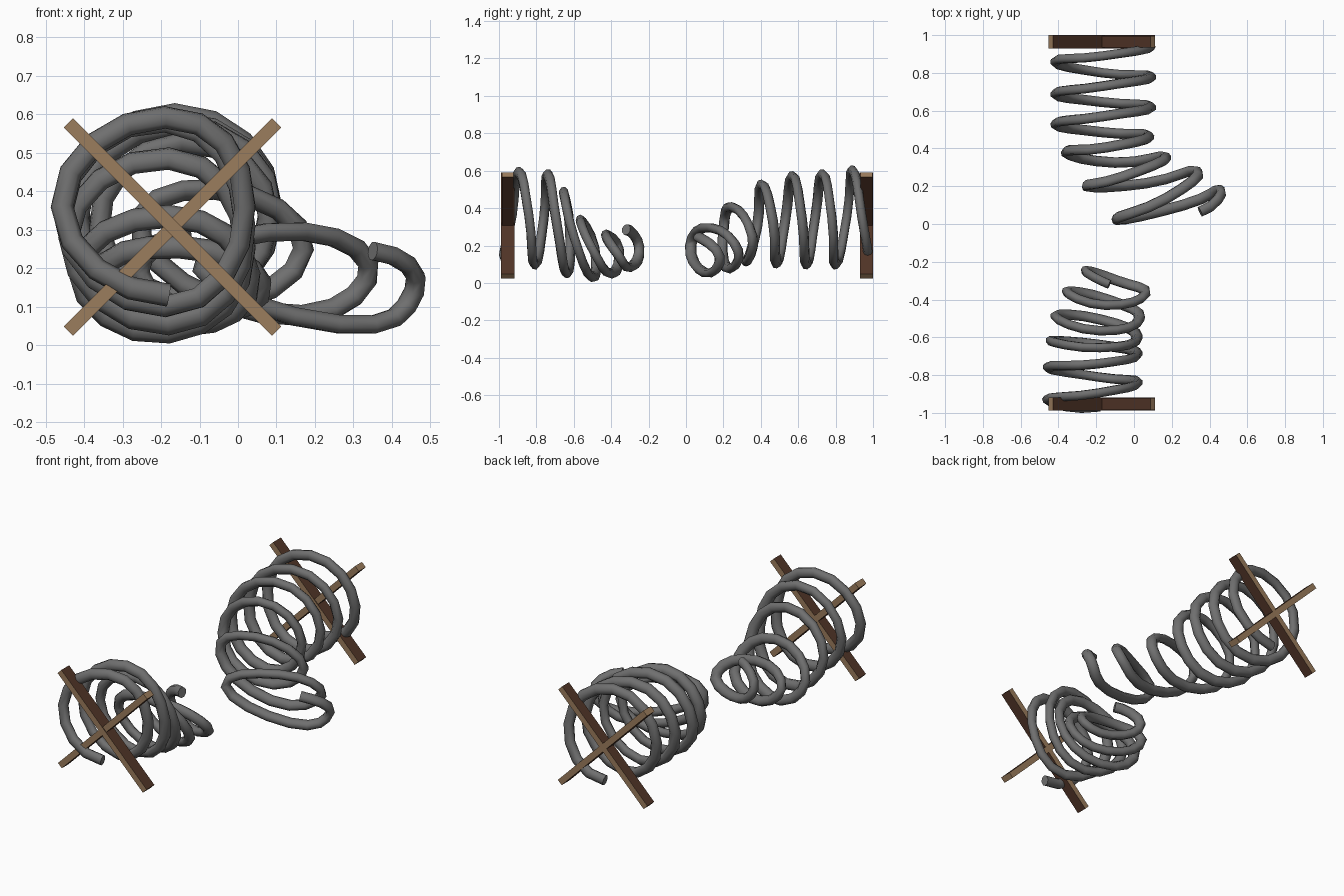
import bpy, bmesh, math
from mathutils import Vector, Matrix

if "Cube" in bpy.data.objects:
    bpy.data.objects.remove(bpy.data.objects["Cube"])


def material(name, rgb):
    m = bpy.data.materials.new(name)
    m.diffuse_color = (*rgb, 1)
    m.use_nodes = True
    m.node_tree.nodes["Principled BSDF"].inputs["Base Color"].default_value = m.diffuse_color
    return m


STEEL = material("grey_steel", (0.16, 0.16, 0.16))
TAN = material("tan_wood", (0.33, 0.205, 0.11))
BROWN = material("dark_brown_wood", (0.085, 0.036, 0.021))


def finish(name, bm, mats):
    bmesh.ops.recalc_face_normals(bm, faces=bm.faces)
    me = bpy.data.meshes.new(name)
    bm.to_mesh(me)
    bm.free()
    for m in mats:
        me.materials.append(m)
    ob = bpy.data.objects.new(name, me)
    bpy.context.collection.objects.link(ob)
    return ob


def coil_path(keys, steps):
    """Round curve through points placed a quarter turn apart."""
    p = [Vector(k) for k in keys]
    tan = [p[i + 1] - p[i - 1] for i in range(1, len(p) - 1)]
    # end tangents follow the opposite side of the coil
    tan = [p[1] - p[3]] + tan + [(p[-4] - p[-2]) * 0.5]
    pts = []
    for i in range(len(p) - 1):
        a, d = p[i], p[i + 1]
        b, c = a + tan[i] * 0.276, d - tan[i + 1] * 0.276
        for s in range(steps):
            u = s / steps
            v = 1 - u
            pts.append(a * v**3 + b * 3 * v * v * u + c * 3 * v * u * u + d * u**3)
    pts.append(p[-1])
    return pts


def tube(name, keys, axial=0.025, radial=0.030, sides=8, steps=4):
    pts = coil_path(keys, steps)
    bm = bmesh.new()
    rings = []
    normal = Vector((0, 1, 0))
    for i, q in enumerate(pts):
        t = (pts[min(i + 1, len(pts) - 1)] - pts[max(i - 1, 0)]).normalized()
        normal = (normal - t * normal.dot(t)).normalized()
        side = t.cross(normal)
        rings.append([bm.verts.new(q + axial * normal * math.cos(a) + radial * side * math.sin(a))
                      for a in [2 * math.pi * k / sides for k in range(sides)]])
    for r0, r1 in zip(rings, rings[1:]):
        for k in range(sides):
            j = (k + 1) % sides
            bm.faces.new((r0[k], r0[j], r1[j], r1[k])).smooth = True
    bm.faces.new(rings[0])
    bm.faces.new(rings[-1])
    # keep the cut ends crisp
    for ring in (rings[0], rings[-1]):
        for k in range(sides):
            bm.edges.get((ring[k], ring[(k + 1) % sides])).smooth = False
    return finish(name, bm, [STEEL])


def bar(name, y, depth, angle):
    """Diagonal plank: dark long sides, tan front, back and ends."""
    bm = bmesh.new()
    bmesh.ops.create_cube(bm, size=1)
    bmesh.ops.scale(bm, vec=(0.765, depth, 0.034), verts=bm.verts)
    bm.normal_update()
    for f in bm.faces:
        f.material_index = 1 if abs(f.normal.z) > 0.5 else 0
    bmesh.ops.transform(bm, verts=bm.verts, matrix=Matrix.Translation((-0.17, y, 0.307))
                        @ Matrix.Rotation(math.radians(angle), 4, 'Y'))
    return finish(name, bm, [TAN, BROWN])


# rear spring, quarter points running bottom, right, top, left
tube("rear_spring", [
    (-.165, .968, .108), (.085, .94, .355), (-.165, .89, .60), (-.415, .86, .355),
    (-.165, .80, .10), (.09, .78, .35), (-.165, .73, .58), (-.415, .69, .345),
    (-.165, .645, .10), (.09, .62, .345), (-.165, .57, .57), (-.415, .53, .33),
    (-.16, .485, .105), (.08, .465, .33), (-.15, .405, .525), (-.36, .38, .30),
    (-.10, .325, .115), (.17, .355, .25), (-.06, .25, .405), (-.25, .20, .28),
    (.06, .215, .085), (.335, .28, .17), (.17, .135, .295), (-.095, .025, .20),
    (.26, .10, .055), (.458, .18, .14), (.35, .065, .245)])

# front spring, quarter points running bottom, left, top, right
tube("front_spring", [
    (-.18, -.968, .13), (-.457, -.93, .36), (-.19, -.895, .592), (.018, -.84, .36),
    (-.19, -.81, .10), (-.455, -.76, .345), (-.19, -.74, .58), (.018, -.69, .31),
    (-.18, -.64, .053), (-.44, -.62, .28), (-.18, -.655, .485), (.018, -.60, .25),
    (-.18, -.505, .032), (-.415, -.49, .19), (-.18, -.565, .335), (.03, -.50, .18),
    (-.14, -.40, .05), (-.355, -.36, .18), (-.15, -.43, .255), (.06, -.37, .16),
    (-.09, -.30, .085), (-.255, -.25, .19), (-.13, -.32, .285)])

# crossed planks closing the outer end of each spring
for end, y in (("front", -0.953), ("rear", 0.965)):
    bar(end + "_cross_bar_a", y, 0.070, 45)
    bar(end + "_cross_bar_b", y, 0.062, -45)
